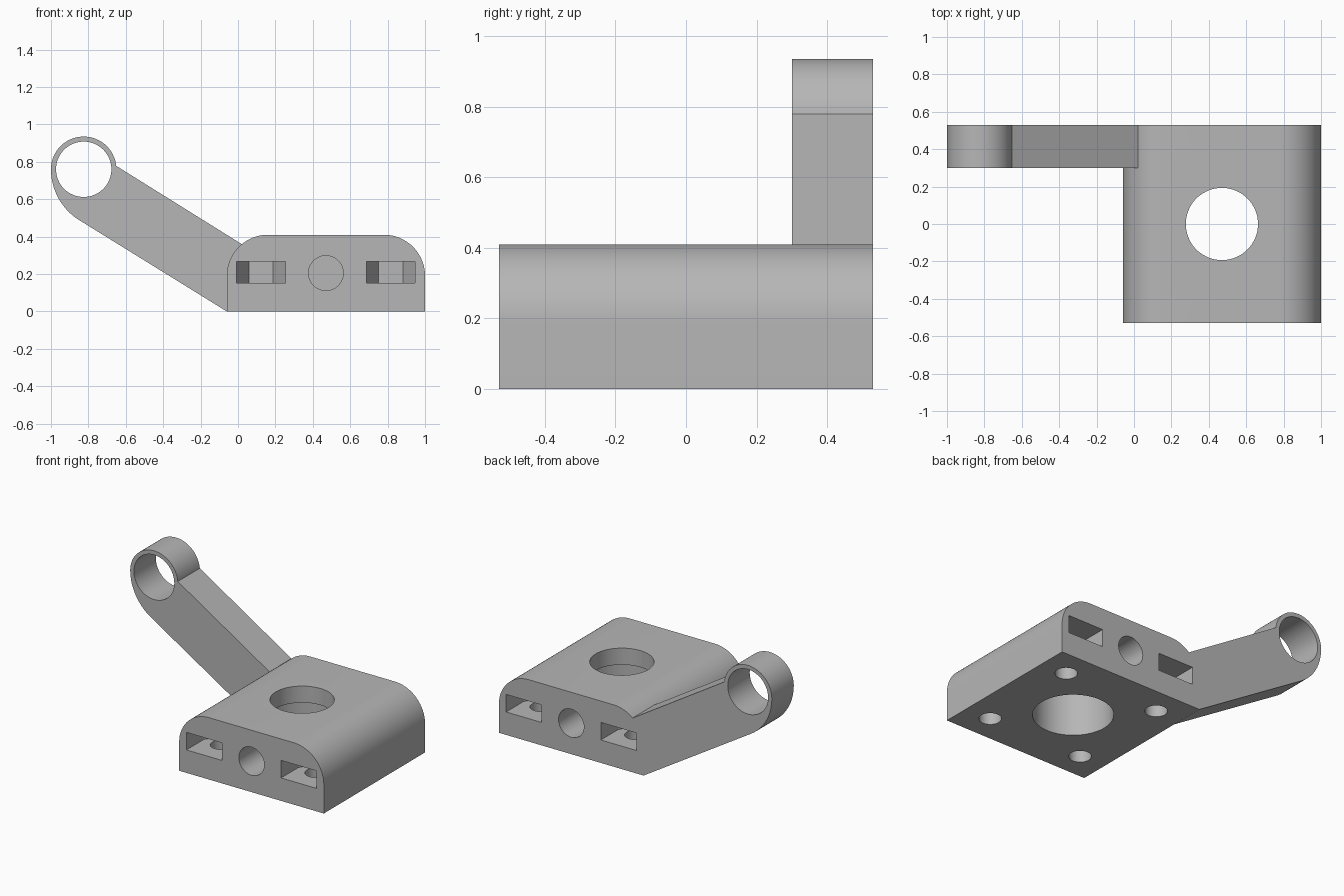
import bpy, bmesh
from math import sin, cos, pi, radians
from mathutils import Matrix

cube = bpy.data.objects.get("Cube")
if cube:
    bpy.data.objects.remove(cube, do_unlink=True)

grey = bpy.data.materials.new("Light grey plastic")
grey.use_nodes = True
COLOUR = (0.47, 0.47, 0.47, 1)
grey.diffuse_color = COLOUR
grey.node_tree.nodes["Principled BSDF"].inputs["Base Color"].default_value = COLOUR

CX, HALF, HEIGHT, FILLET = 0.47, 0.53, 0.41, 0.22


def arc(cx, cz, r, start, end, steps):
    """Points along an arc, angles in degrees."""
    angles = [radians(start + (end - start) * i / steps) for i in range(steps + 1)]
    return [(cx + r * cos(a), cz + r * sin(a)) for a in angles]


def prism(name, points, low, high, axis):
    """Extrude a closed profile along y (x-z profile) or z (x-y profile)."""
    bm = bmesh.new()
    place = (lambda p: (p[0], low, p[1])) if axis == "y" else (lambda p: (*p, low))
    face = bm.faces.new([bm.verts.new(place(p)) for p in points])
    out = bmesh.ops.extrude_face_region(bm, geom=[face])
    verts = [v for v in out["geom"] if isinstance(v, bmesh.types.BMVert)]
    shift = (0, high - low, 0) if axis == "y" else (0, 0, high - low)
    bmesh.ops.translate(bm, verts=verts, vec=shift)
    bmesh.ops.recalc_face_normals(bm, faces=bm.faces)
    mesh = bpy.data.meshes.new(name)
    bm.to_mesh(mesh)
    bm.free()
    mesh.materials.append(grey)
    obj = bpy.data.objects.new(name, mesh)
    bpy.context.scene.collection.objects.link(obj)
    return obj


def cylinder(name, cx, c2, r, low, high, axis, sides=64):
    return prism(name, arc(cx, c2, r, 0, 360, sides)[:-1], low, high, axis)


def combine(target, tool, operation):
    """Apply a boolean and discard the tool."""
    mod = target.modifiers.new(operation.title(), "BOOLEAN")
    mod.operation, mod.solver, mod.object = operation, "EXACT", tool
    bpy.context.view_layer.objects.active = target
    bpy.ops.object.modifier_apply(modifier=mod.name)
    bpy.data.objects.remove(tool, do_unlink=True)


# Block with rounded upper long edges
left, right = CX - HALF, CX + HALF
shoulder = HEIGHT - FILLET
block = prism("mounting_block_with_arm",
              [(left, 0), (right, 0)]
              + arc(right - FILLET, shoulder, FILLET, 0, 90, 24)
              + arc(left + FILLET, shoulder, FILLET, 90, 180, 24),
              -HALF, HALF, "y")

# Slanted arm with a ring end
ring_x, ring_z, ring_r = -0.825, 0.76, 0.175
arm = prism("arm",
            [(left, 0), (0.1, 0.1), (0.1, 0.31)]
            + arc(ring_x, ring_z, ring_r, 6, 180, 40)
            + arc(ring_x - ring_r + 0.32, ring_z, 0.32, 180, 238, 16)[1:],
            0.3, HALF, "y")
combine(arm, cylinder("ring_hole", ring_x, ring_z, 0.148, 0.2, 0.7, "y"), "DIFFERENCE")
combine(block, arm, "UNION")

# Stepped central bore
for r, low, high in ((0.24, -0.1, 0.3), (0.193, 0.2, 0.6)):
    combine(block, cylinder("bore", CX, 0, r, low, high, "z", 96), "DIFFERENCE")

for side in (-1, 1):
    # Blind round hole in each end
    ends = sorted((side * 0.26, side * 0.6))
    combine(block, cylinder("end_hole", CX, 0.205, 0.093, *ends, "y"), "DIFFERENCE")
    for across in (-1, 1):
        x, y = CX + across * 0.347, side * 0.35
        # Nut slot with a hexagonal inner end
        outline = arc(x, y, 0.13, 0, -180 * side, 3)
        outline += [(x - 0.13, side * 0.6), (x + 0.13, side * 0.6)]
        combine(block, prism("nut_slot", outline, 0.152, 0.268, "z"), "DIFFERENCE")
        # Screw hole up from the underside
        combine(block, cylinder("screw_hole", x, y, 0.067, -0.1, 0.2, "z", 48), "DIFFERENCE")

# Smooth the curved walls, keep the edges crisp
bpy.ops.object.select_all(action="DESELECT")
block.select_set(True)
bpy.context.view_layer.objects.active = block
bpy.ops.object.shade_smooth_by_angle(angle=radians(25))
